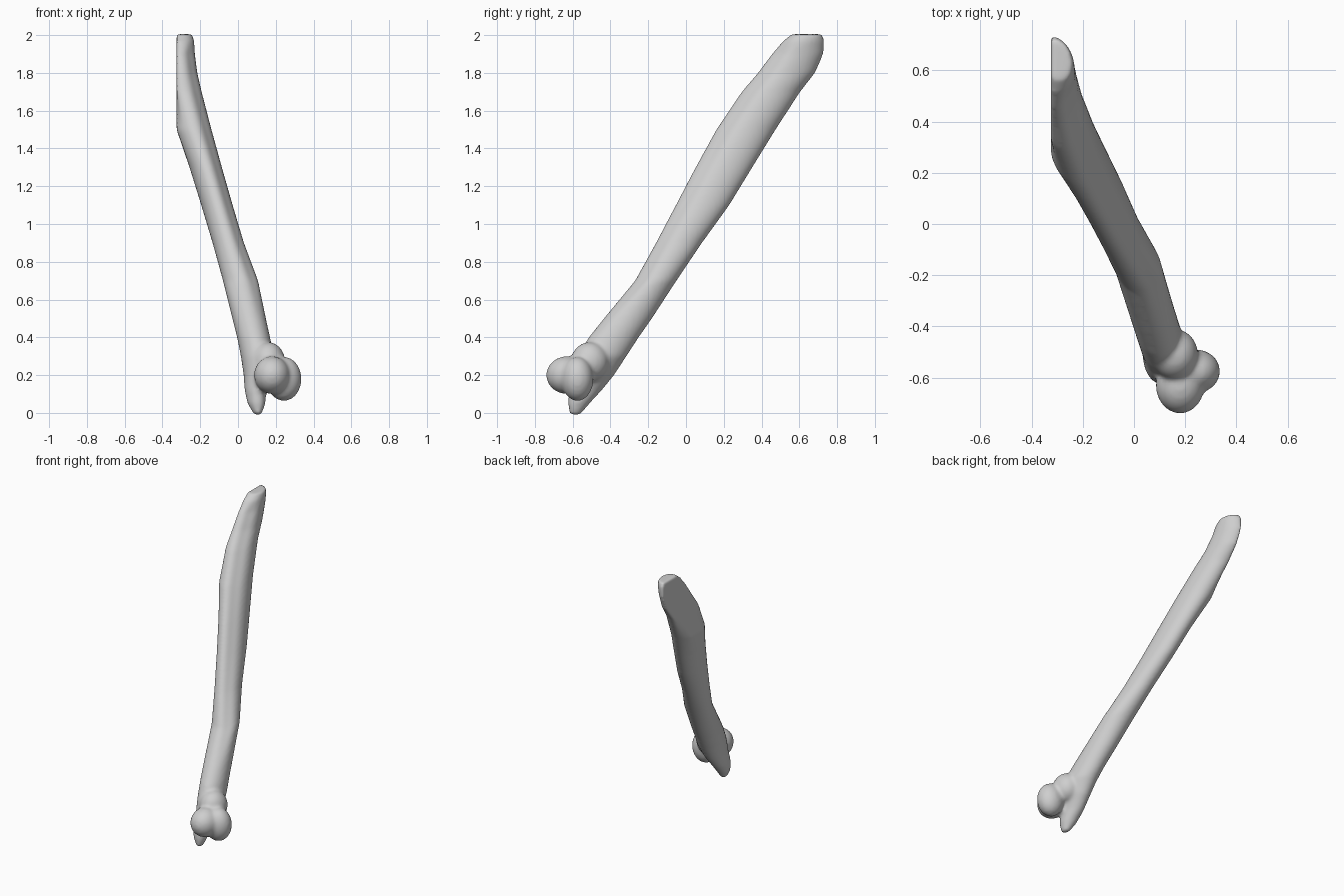
import bpy
import bmesh
from math import sin, cos, pi, exp
from mathutils import Vector, Matrix

cube = bpy.data.objects.get("Cube")
if cube:
    bpy.data.objects.remove(cube, do_unlink=True)

# Bone colour
bone_grey = bpy.data.materials.new("bone_grey")
bone_grey.use_nodes = True
colour = (0.62, 0.62, 0.62, 1)
bone_grey.diffuse_color = colour
bone_grey.node_tree.nodes["Principled BSDF"].inputs["Base Color"].default_value = colour

SIDES = 40
SKEW = -0.14      # turns each section slightly towards the lean of the shaft
CUT_X = -0.325    # flat broken facet near the upper end

# Shaft sections: height, x from, x to, y from, y to
SECTIONS = [
    (-0.01, .085, .125, -.615, -.56),
    (.05, .05, .145, -.625, -.51),
    (.12, .035, .15, -.62, -.445),
    (.2, .03, .17, -.6, -.38),
    (.3, .015, .19, -.575, -.315),
    (.4, -.005, .17, -.515, -.25),
    (.5, -.03, .148, -.435, -.18),
    (.7, -.08, .107, -.27, -.05),
    (.9, -.135, .032, -.16, .085),
    (1.1, -.195, -.028, -.055, .23),
    (1.3, -.257, -.085, .05, .352),
    (1.5, -.335, -.14, .16, .475),
    (1.7, -.385, -.192, .295, .605),
    (1.8, -.4, -.215, .38, .685),
    (1.9, -.41, -.228, .455, .73),
    (1.97, -.4, -.232, .515, .735),
    (2.005, -.36, -.243, .56, .72),
]

bm = bmesh.new()


def section_ring(z, x0, x1, y0, y1):
    """One horizontal slice, grooved on its front left and cut flat at the facet."""
    cx, cy = (x0 + x1) / 2, (y0 + y1) / 2
    hx, hy = (x1 - x0) / 2, (y1 - y0) / 2
    groove = 0.10 if 0.6 < z < 1.95 else 0
    ring = []
    for i in range(SIDES):
        t = 2 * pi * i / SIDES
        away = (t - 2 * pi * 0.89) / 0.35
        r = 1 - groove * exp(-away * away)
        x = cx + hx * r * cos(t)
        y = cy + hy * r * sin(t + SKEW)
        if z > 1.45:
            x = max(x, CUT_X)
        ring.append(bm.verts.new((x, y, z)))
    return ring


# Shaft and pointed lower process
rings = [section_ring(*s) for s in SECTIONS]
for low, high in zip(rings, rings[1:]):
    for i in range(SIDES):
        j = (i + 1) % SIDES
        bm.faces.new((low[i], low[j], high[j], high[i]))
bm.faces.new(list(reversed(rings[0])))
bm.faces.new(rings[-1])

# Rounded head, its side lobe and the neck
for centre, radii in (
    ((.18, -.63, .2), (.095, .11, .1)),
    ((.243, -.575, .18), (.093, .085, .117)),
    ((.16, -.51, .27), (.09, .1, .105)),
):
    place = Matrix.Translation(Vector(centre)) @ Matrix.Diagonal((*radii, 1))
    bmesh.ops.create_uvsphere(bm, u_segments=32, v_segments=20, radius=1, matrix=place)

bmesh.ops.recalc_face_normals(bm, faces=bm.faces)
mesh = bpy.data.meshes.new("forearm_bone")
bm.to_mesh(mesh)
bm.free()
mesh.materials.append(bone_grey)
bone = bpy.data.objects.new("forearm_bone", mesh)
bpy.context.collection.objects.link(bone)

# Fuse the parts into one smooth surface
fuse = bone.modifiers.new("fuse", 'REMESH')
fuse.mode = 'VOXEL'
fuse.voxel_size = 0.011
fuse.use_smooth_shade = True
soften = bone.modifiers.new("soften", 'SMOOTH')
soften.factor = 0.5
soften.iterations = 8
